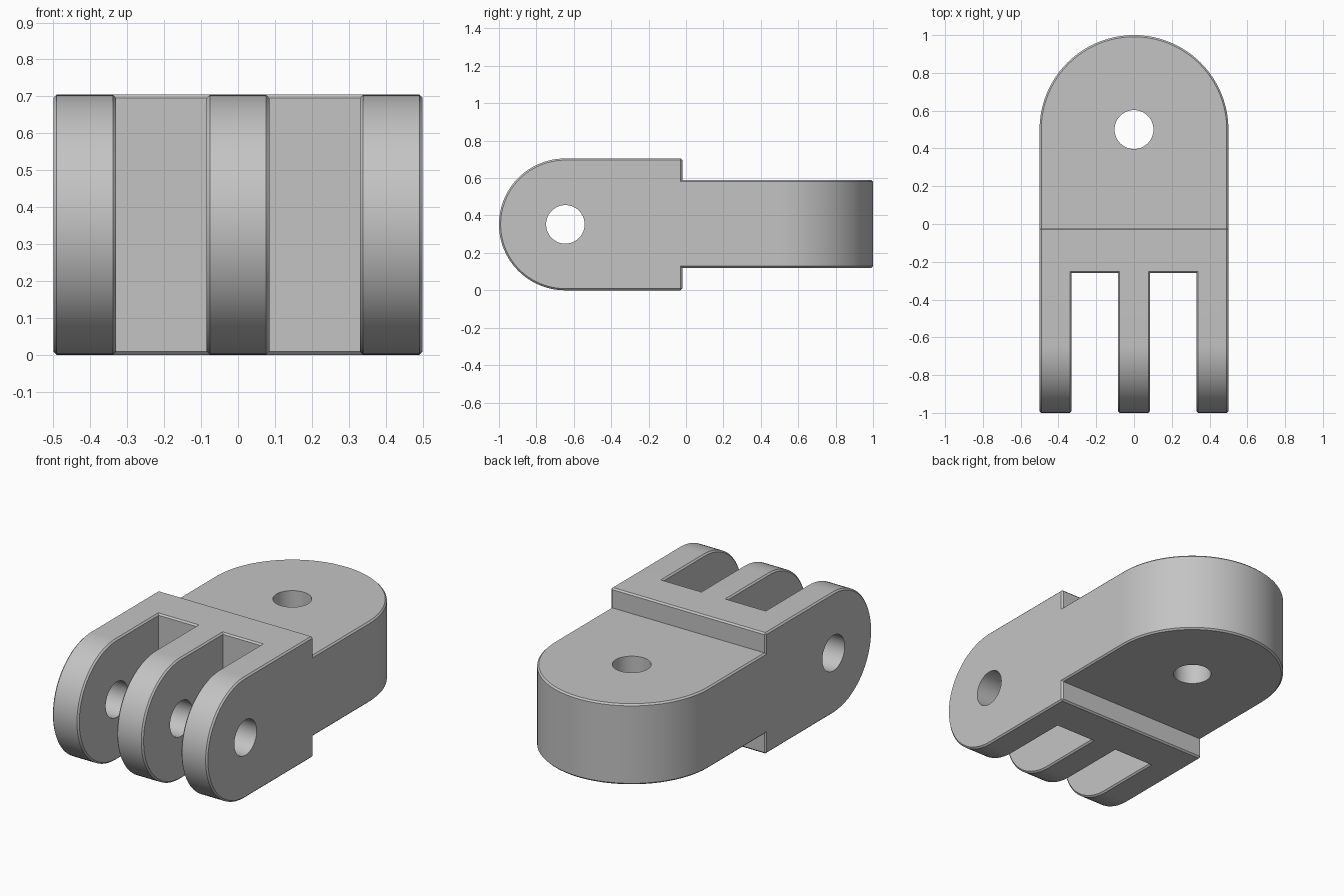
import bpy, bmesh, math
from mathutils import Vector

cube = bpy.data.objects.get("Cube")
if cube:
    bpy.data.objects.remove(cube, do_unlink=True)

HEIGHT, WIDTH = 0.705, 1.0
MID, PIN_Y, PIN_R = HEIGHT / 2, -0.645, 0.103
CHAMFER = 0.009

grey = bpy.data.materials.new("plain grey")
grey.use_nodes = True
colour = (0.55, 0.55, 0.55, 1)
grey.diffuse_color = colour
grey.node_tree.nodes["Principled BSDF"].inputs["Base Color"].default_value = colour


def arc(cx, cy, r, start, end, steps):
    angles = [math.radians(start + (end - start) * i / steps) for i in range(steps + 1)]
    return [(cx + r * math.cos(a), cy + r * math.sin(a)) for a in angles]


def prism(name, outline, place, depth):
    """Extrude a closed 2D outline; place maps each 2D point into space."""
    bm = bmesh.new()
    face = bm.faces.new([bm.verts.new(place(u, v)) for u, v in outline])
    moved = bmesh.ops.extrude_face_region(bm, geom=[face])["geom"]
    bmesh.ops.translate(bm, vec=Vector(depth),
                        verts=[g for g in moved if isinstance(g, bmesh.types.BMVert)])
    bmesh.ops.recalc_face_normals(bm, faces=bm.faces)
    mesh = bpy.data.meshes.new(name)
    bm.to_mesh(mesh)
    bm.free()
    obj = bpy.data.objects.new(name, mesh)
    bpy.context.collection.objects.link(obj)
    mesh.materials.append(grey)
    return obj


def along_x(name, outline, x0, x1):
    return prism(name, outline, lambda y, z: (x0, y, z), (x1 - x0, 0, 0))


def along_z(name, outline, z0, z1):
    return prism(name, outline, lambda x, y: (x, y, z0), (0, 0, z1 - z0))


def combine(target, tool, operation):
    mod = target.modifiers.new("cut", "BOOLEAN")
    mod.operation, mod.solver, mod.object = operation, "EXACT", tool
    bpy.context.view_layer.objects.active = target
    bpy.ops.object.modifier_apply(modifier=mod.name)
    bpy.data.objects.remove(tool, do_unlink=True)


# Body: side profile with rounded knuckle and thinner tongue
step_y, low, high = -0.02, 0.12, 0.59
profile = arc(PIN_Y, MID, 1 + PIN_Y, 90, 270, 48)
profile = [(y, MID + (z - MID) * MID / (1 + PIN_Y)) for y, z in profile]
profile += [(step_y, 0), (step_y, low), (1.2, low),
            (1.2, high), (step_y, high), (step_y, HEIGHT)]
body = along_x("hinge_bracket", profile, -0.8, 0.8)

# Plan outline rounds the tongue end
plan = arc(0, 0.5, WIDTH / 2, 0, 180, 64) + [(-0.5, -1.3), (0.5, -1.3)]
combine(body, along_z("plan_shape", plan, -0.3, 1), "INTERSECT")

# Two slots leave three knuckle fingers
for side in (-1, 1):
    a, b = side * 0.085, side * 0.33
    slot = [(a, -1.2), (b, -1.2), (b, -0.26), (a, -0.26)]
    combine(body, along_z("slot_cutter", slot, -0.3, 1), "DIFFERENCE")

# Small chamfer on the outer sharp edges
bm = bmesh.new()
bm.from_mesh(body.data)
bmesh.ops.remove_doubles(bm, verts=bm.verts, dist=0.0001)
sharp = [e for e in bm.edges if len(e.link_faces) == 2
         and e.calc_face_angle_signed() > math.radians(40)]
bmesh.ops.bevel(bm, geom=sharp, offset=CHAMFER, offset_type="OFFSET",
                segments=1, affect="EDGES", clamp_overlap=True)
bm.to_mesh(body.data)
bm.free()

# Pin hole across the fingers and bolt hole through the tongue
combine(body, along_x("pin_cutter", arc(PIN_Y, MID, PIN_R, 0, 352.5, 47), -0.8, 0.8),
        "DIFFERENCE")
combine(body, along_z("bolt_cutter", arc(0, 0.5, PIN_R, 0, 352.5, 47), -0.3, 1),
        "DIFFERENCE")

bpy.ops.object.select_all(action="DESELECT")
body.select_set(True)
bpy.context.view_layer.objects.active = body
bpy.ops.object.shade_smooth_by_angle(angle=math.radians(30))
